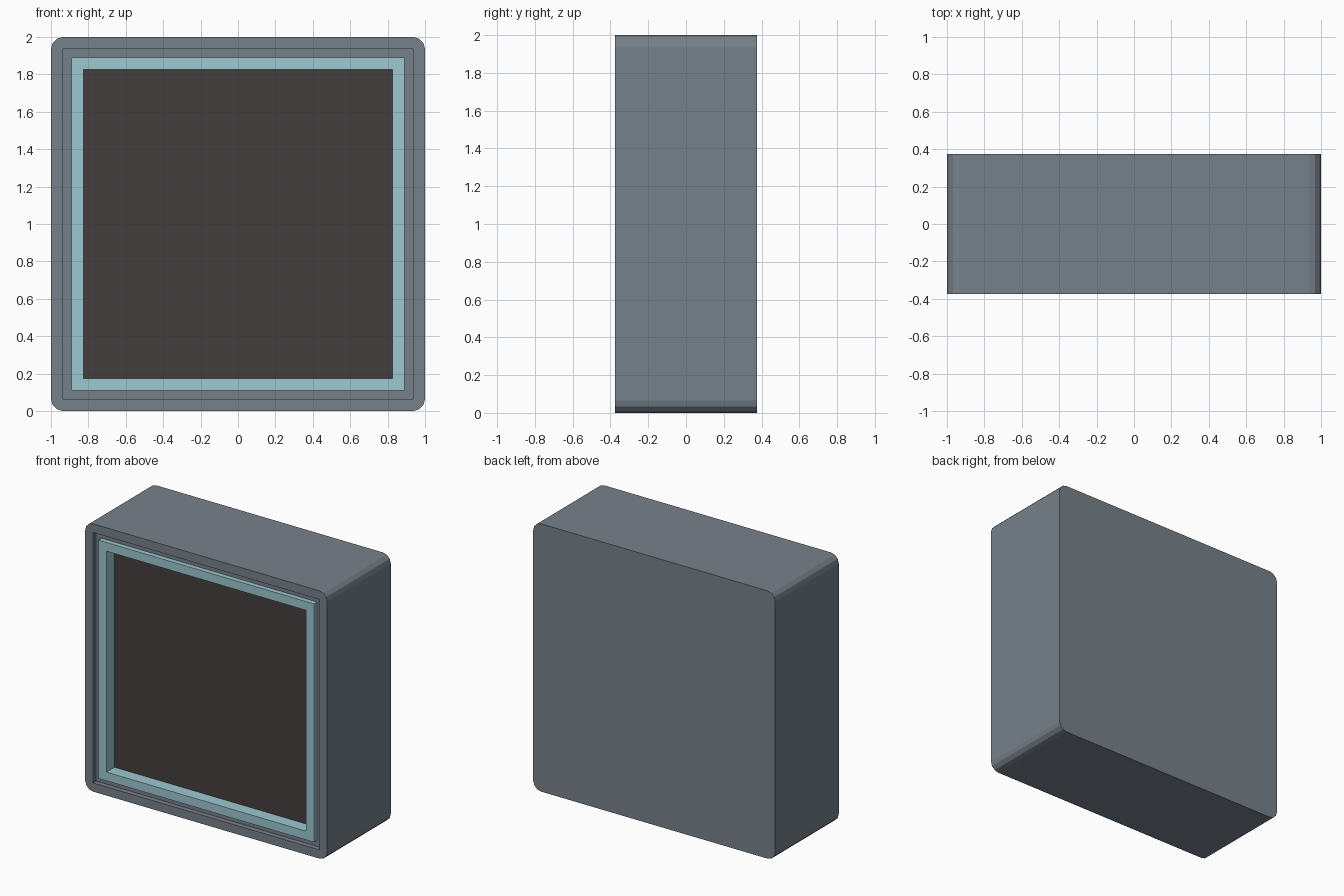
import bpy, bmesh, math

if "Cube" in bpy.data.objects:
    bpy.data.objects.remove(bpy.data.objects["Cube"])

FRONT, BACK = -0.375, 0.375
FLOOR = -0.27            # bottom of the shell recess
R = 0.065                # corner radius and lip width
CORNERS = [(1, 1), (-1, 1), (-1, -1), (1, -1)]


def material(name, rgb):
    lin = [((c / 255 + 0.055) / 1.055) ** 2.4 for c in rgb]
    m = bpy.data.materials.new(name)
    m.diffuse_color = (*lin, 1)
    m.use_nodes = True
    m.node_tree.nodes["Principled BSDF"].inputs["Base Color"].default_value = m.diffuse_color
    return m


grey = material("slate_grey", (119, 129, 138))
teal = material("pale_teal", (157, 200, 208))
dark = material("dark_brown", (68, 62, 61))


def finish(bm, name, mat):
    bmesh.ops.recalc_face_normals(bm, faces=bm.faces)
    me = bpy.data.meshes.new(name)
    bm.to_mesh(me)
    bm.free()
    me.materials.append(mat)
    ob = bpy.data.objects.new(name, me)
    bpy.context.collection.objects.link(ob)
    return ob


def square(bm, half, y):
    return [bm.verts.new((sx * half, y, 1 + sz * half)) for sx, sz in CORNERS]


def bridge(bm, a, b):
    n = len(a)
    for i in range(n):
        j = (i + 1) % n
        bm.faces.new((a[i], a[j], b[j], b[i]))


def square_ring(name, outer, inner, y0, y1, mat):
    bm = bmesh.new()
    loops = [square(bm, h, y) for h, y in
             ((outer, y0), (outer, y1), (inner, y1), (inner, y0))]
    for i in range(4):
        bridge(bm, loops[i], loops[(i + 1) % 4])
    return finish(bm, name, mat)


# Outer shell: rounded square body with a square recess in the front
SEG = 3
bm = bmesh.new()


def rounded(y):
    pts = []
    for k, (sx, sz) in enumerate(CORNERS):
        for s in range(SEG + 1):
            a = math.pi / 2 * (k + s / SEG)
            pts.append(bm.verts.new((sx * (1 - R) + R * math.cos(a), y,
                                     1 + sz * (1 - R) + R * math.sin(a))))
    return pts


front, back = rounded(FRONT), rounded(BACK)
rim, floor = square(bm, 1 - R, FRONT), square(bm, 1 - R, FLOOR)
bridge(bm, front, back)
bm.faces.new(back)
bridge(bm, rim, floor)
bm.faces.new(floor)
n = SEG + 1
for k in range(4):       # lip: a fan at each corner and a strip along each side
    for s in range(SEG):
        bm.faces.new((rim[k], front[k * n + s], front[k * n + s + 1]))
    j = (k + 1) % 4
    bm.faces.new((rim[k], front[k * n + SEG], front[j * n], rim[j]))
finish(bm, "outer_shell", grey)

# Groove floor, raised inner frame and recessed panel
square_ring("groove_ring", 1 - R, 0.89, -0.338, FLOOR, grey)
square_ring("inner_frame", 0.89, 0.825, FRONT, FLOOR, teal)
bm = bmesh.new()
a, b = square(bm, 0.825, -0.28), square(bm, 0.825, FLOOR)
bridge(bm, a, b)
bm.faces.new(a)
bm.faces.new(b)
finish(bm, "recessed_panel", dark)
